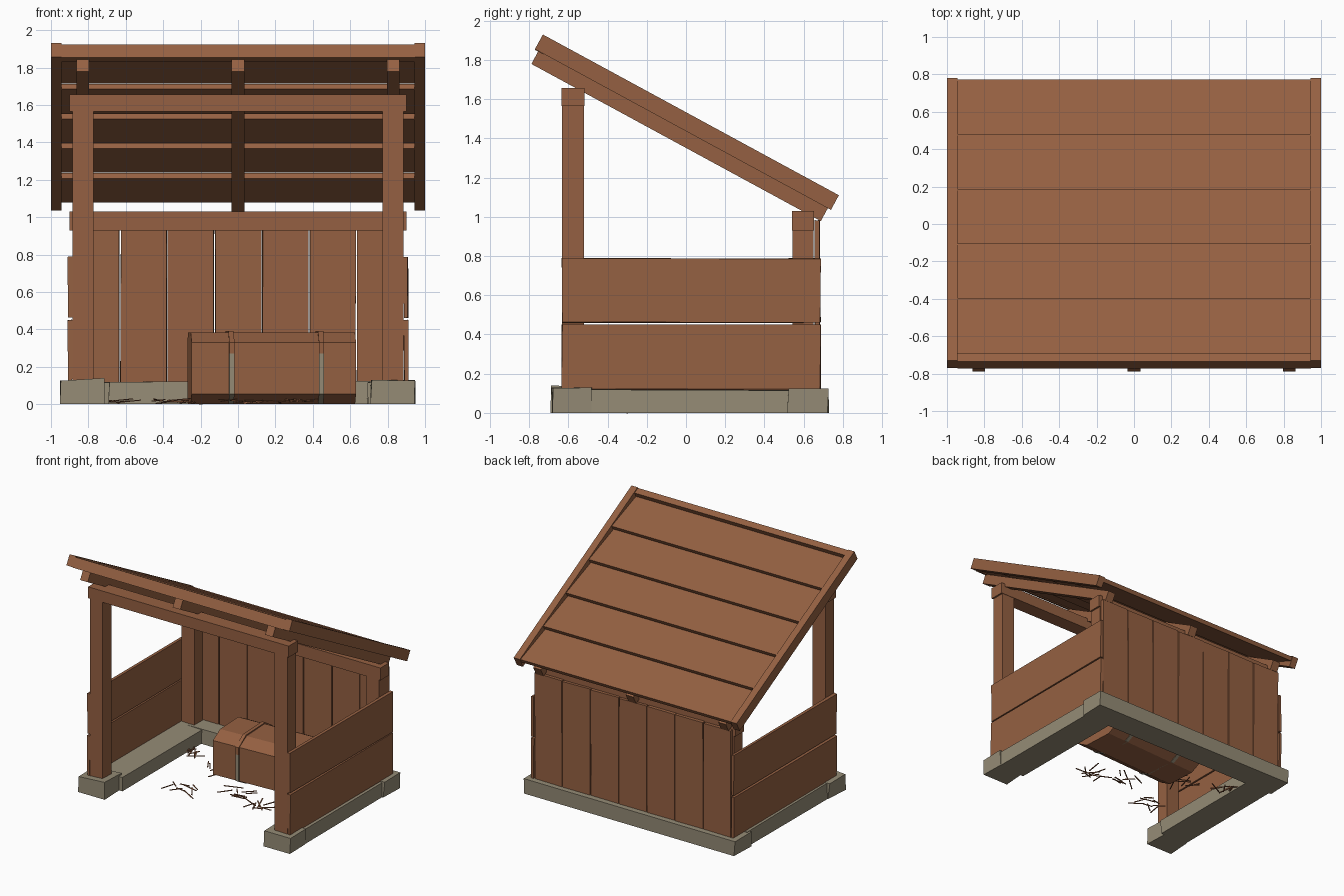
import bpy, bmesh, math, random
from mathutils import Matrix, Vector

random.seed(4)
cube = bpy.data.objects.get("Cube")
if cube:
    bpy.data.objects.remove(cube)


def material(name, colour):
    m = bpy.data.materials.new(name)
    m.use_nodes = True
    m.diffuse_color = (*colour, 1)
    m.node_tree.nodes["Principled BSDF"].inputs["Base Color"].default_value = (*colour, 1)
    return m


WOOD = material("warm_brown", (0.30, 0.118, 0.054))
STONE = material("grey_stone", (0.30, 0.26, 0.18))


def finish(name, bm, *mats):
    bmesh.ops.recalc_face_normals(bm, faces=bm.faces)
    me = bpy.data.meshes.new(name)
    bm.to_mesh(me)
    bm.free()
    for m in mats:
        me.materials.append(m)
    ob = bpy.data.objects.new(name, me)
    bpy.context.collection.objects.link(ob)
    return ob


def box(name, xs, ys, zs, mat=WOOD, jitter=0.0, matrix=None):
    """Block spanning the three ranges, with optional hand-cut irregularity."""
    bm = bmesh.new()
    bmesh.ops.create_cube(bm, size=1)
    for v in bm.verts:
        v.co = Vector([r[0] if c < 0 else r[1] for c, r in zip(v.co, (xs, ys, zs))])
        v.co += Vector([random.uniform(-jitter, jitter) for _ in range(3)])
        if zs[0] == 0 and v.co.z < 0.05:
            v.co.z = 0
    if matrix:
        bm.transform(matrix)
    return finish(name, bm, mat)


def extrude_x(name, section, x0, x1, mats, matrix):
    """Prism along x from a (y, z) section."""
    bm = bmesh.new()
    a, b = ([bm.verts.new((x, y, z)) for y, z in section] for x in (x0, x1))
    n = len(section)
    bm.faces.new(a)
    bm.faces.new(b)
    for i in range(n):
        bm.faces.new((a[i], a[(i + 1) % n], b[(i + 1) % n], b[i]))
    bm.transform(matrix)
    return finish(name, bm, *mats)


def side_range(s, a, b):
    return sorted((s * a, s * b))


# Stone footing, open at the front
box("back_footing", (-0.945, 0.945), (0.52, 0.725), (0, 0.12), STONE, 0.006)
for s, side in ((1, "left"), (-1, "right")):
    box(side + "_footing", side_range(s, 0.69, 0.93), (-0.5, 0.54), (0, 0.12), STONE, 0.006)
    box(side + "_front_stone", side_range(s, 0.715, 0.945), (-0.685, -0.477), (0, 0.132),
        STONE, 0.008)

# Posts and cladding of the two sides
for s, side in ((1, "left"), (-1, "right")):
    px = side_range(s, 0.772, 0.886)
    box(side + "_front_post", px, (-0.633, -0.521), (0.1, 1.57))
    box(side + "_back_post", px, (0.542, 0.65), (0.1, 0.935))
    bx = side_range(s, 0.887, 0.91)
    box(side + "_lower_board", bx, (-0.633, 0.685), (0.12, 0.45), jitter=0.003)
    box(side + "_upper_board", bx, (-0.633, 0.685), (0.462, 0.788), jitter=0.003)

# Cross beams
box("front_beam", (-0.9, 0.9), (-0.636, -0.518), (1.565, 1.657))
box("back_beam", (-0.9, 0.9), (0.54, 0.652), (0.93, 1.03))

# Back wall of seven upright boards
for i in range(7):
    x = -0.885 + i * 0.253
    box(f"back_board_{i + 1}", (x + 0.004, x + 0.249), (0.658, 0.682), (0.115, 0.98), jitter=0.003)

# Roof, built flat with y running down the slope and z = 0 at its top surface
roof = Matrix.Translation((0, -0.73, 1.93)) @ Matrix.Rotation(-math.radians(28.5), 4, 'X')
LENGTH = 1.718
for s, side in ((1, "left"), (-1, "right")):
    box(side + "_roof_trim", side_range(s, 0.945, 1.0), (0, LENGTH), (-0.085, 0), matrix=roof)
box("front_roof_trim", (-0.945, 0.945), (0, 0.05), (-0.088, -0.008), matrix=roof)
for i, x in enumerate((-0.83, 0, 0.83)):
    box(f"rafter_{i + 1}", (x - 0.034, x + 0.034), (0.02, 1.7), (-0.16, -0.083), matrix=roof)

# Overlapping roof planks, each raised at its lower end
step = (LENGTH - 0.055) / 5
for i in range(5):
    u0 = 0.05 + i * step
    u1 = u0 + step
    extrude_x(f"roof_plank_{i + 1}",
              [(u0 - 0.02, -0.083), (u0 - 0.02, -0.05), (u1, -0.006), (u1, -0.038)],
              -0.947, 0.947, [WOOD], roof)

# Straw bale with bevelled long edges, turned a little
bale_pose = Matrix.Translation((0.18, 0.28, 0)) @ Matrix.Rotation(math.radians(3), 4, 'Z')


def bale_section(grow):
    h = 0.225 + grow
    half = [(h - 0.1, 0.0), (h, 0.055), (h, 0.33), (h - 0.1, 0.383 + grow)]
    return half + [(-y, z) for y, z in reversed(half)]


extrude_x("bale", bale_section(0), -0.44, 0.44, [WOOD], bale_pose)

# Bale straps: brown over the top, grey lower down
for name, x in (("strap_right", -0.225), ("strap_left", 0.255)):
    ob = extrude_x(name, bale_section(0.009), x - 0.014, x + 0.014, [WOOD, STONE], bale_pose)
    bm = bmesh.new()
    bm.from_mesh(ob.data)
    bmesh.ops.bisect_plane(bm, geom=bm.verts[:] + bm.edges[:] + bm.faces[:],
                           plane_co=(0, 0, 0.27), plane_no=(0, 0, 1))
    for f in bm.faces:
        f.material_index = int(f.calc_center_median().z < 0.27)
    bm.to_mesh(ob.data)
    bm.free()

# Loose straw scattered on the ground
bm = bmesh.new()
for cx, cy in ((-0.62, 0.36), (-0.35, -0.2), (-0.33, 0.16), (0.05, -0.05), (0.3, -0.12)):
    for _ in range(9):
        pos = Vector((cx + random.uniform(-0.1, 0.1), cy + random.uniform(-0.08, 0.08),
                      random.uniform(0.008, 0.025)))
        pose = (Matrix.Translation(pos)
                @ Matrix.Rotation(random.uniform(0, math.pi), 4, 'Z')
                @ Matrix.Rotation(random.uniform(-0.12, 0.12), 4, 'Y')
                @ Matrix.Diagonal((random.uniform(0.07, 0.16), 0.008, 0.005, 1)))
        bmesh.ops.create_cube(bm, size=1, matrix=pose)
finish("loose_straw", bm, WOOD)
